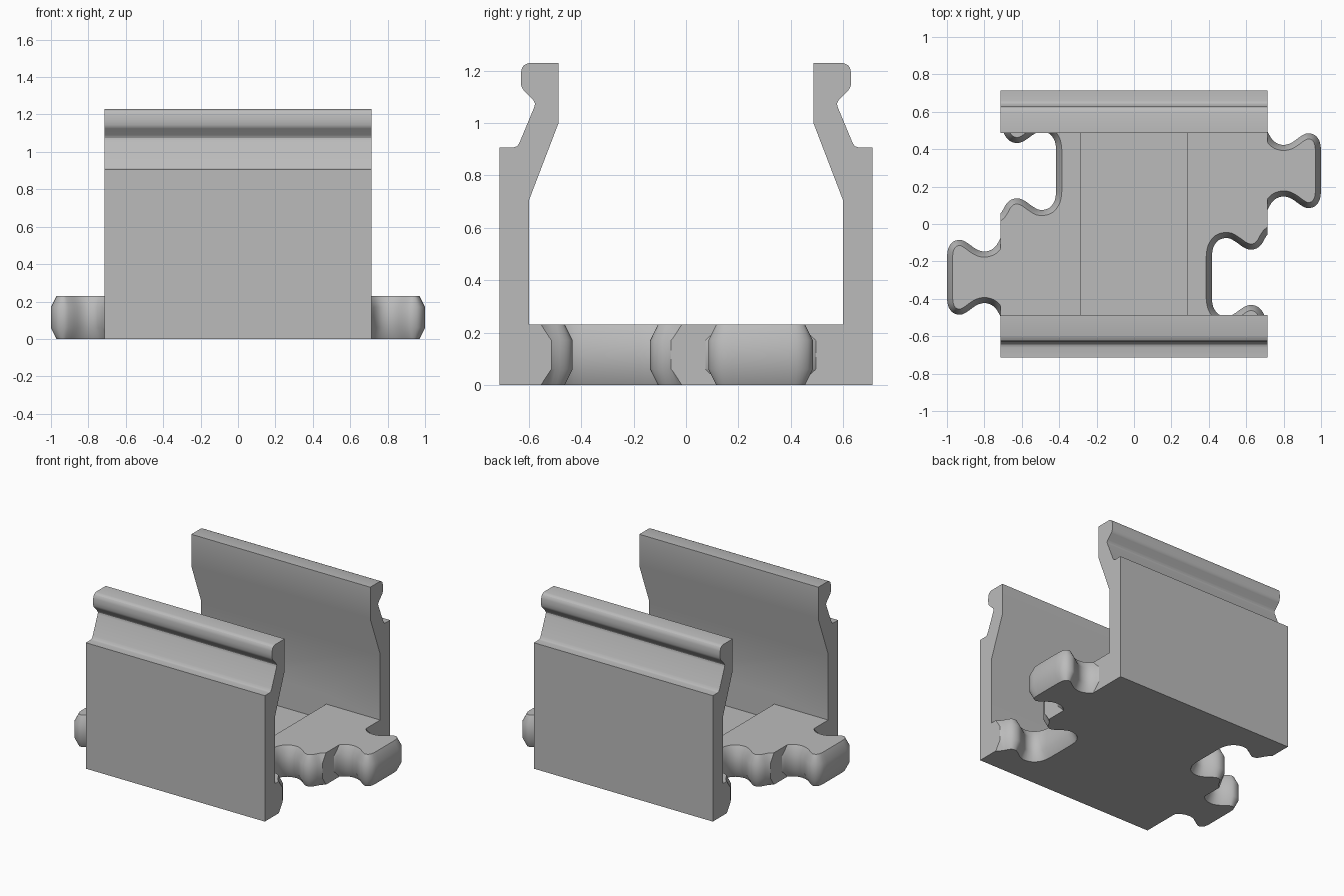
import bpy, bmesh, math
from mathutils import Vector

cube = bpy.data.objects.get("Cube")
if cube:
    bpy.data.objects.remove(cube, do_unlink=True)

grey = bpy.data.materials.new("plain grey")
grey.use_nodes = True
grey.diffuse_color = (0.5, 0.5, 0.5, 1)
grey.node_tree.nodes["Principled BSDF"].inputs["Base Color"].default_value = (0.5, 0.5, 0.5, 1)

HALF = 0.713       # half length of the channel
FLOOR = 0.23       # floor thickness
CHAMFER = 0.06


def loft(name, rings):
    """Closed solid through a stack of matching rings."""
    bm = bmesh.new()
    loops = [[bm.verts.new(p) for p in ring] for ring in rings]
    n = len(loops[0])
    for a, b in zip(loops, loops[1:]):
        for i in range(n):
            j = (i + 1) % n
            bm.faces.new((a[i], a[j], b[j], b[i]))
    bm.faces.new(loops[0][::-1])
    bm.faces.new(loops[-1])
    bmesh.ops.recalc_face_normals(bm, faces=bm.faces)
    mesh = bpy.data.meshes.new(name)
    bm.to_mesh(mesh)
    bm.free()
    mesh.materials.append(grey)
    obj = bpy.data.objects.new(name, mesh)
    bpy.context.collection.objects.link(obj)
    return obj


def smooth(points, steps=3):
    """Catmull-Rom curve through the points."""
    pts = [Vector(p) for p in points]
    out = []
    for i in range(len(pts) - 1):
        p0, p1, p2, p3 = pts[max(i - 1, 0)], pts[i], pts[i + 1], pts[min(i + 2, len(pts) - 1)]
        for s in range(steps):
            t = s / steps
            out.append(0.5 * (2 * p1 + (p2 - p0) * t + (2 * p0 - 5 * p1 + 4 * p2 - p3) * t * t
                              + (3 * p1 - p0 - 3 * p2 + p3) * t ** 3))
    return out + [pts[-1]]


def grow(points, d):
    """Push a clockwise closed outline outward by d."""
    out = []
    for i, p in enumerate(points):
        a = (p - points[i - 1]).normalized()
        b = (points[(i + 1) % len(points)] - p).normalized()
        na, nb = Vector((-a.y, a.x)), Vector((-b.y, b.x))
        m = (na + nb).normalized()
        out.append(p + m * d / max(m.dot(na), 0.5))
    return out


# Dovetail outline: distance from the end of the channel, half width
side = smooth([(-0.06, 0.26), (-0.01, 0.225), (0.02, 0.175), (0.05, 0.147), (0.09, 0.138),
               (0.13, 0.15), (0.18, 0.185), (0.215, 0.2), (0.255, 0.19), (0.28, 0.155),
               (0.287, 0.11)])
key = side + [Vector((p.x, -p.y)) for p in reversed(side)]


def key_solid(name, turn, direction, levels):
    """Stack of grown key outlines; turn is +1 or -1 for the end it sits on."""
    rings = []
    for z, d in levels:
        rings.append([(turn * (HALF + direction * p.x), turn * (direction * 0.285 + p.y), z)
                      for p in grow(key, d)])
    return loft(name, rings)


# U-shaped channel with hooked wall tops, extruded along x
foot = smooth([(0.66, 0.907), (0.645, 0.912), (0.635, 0.928)], 2)
neck = smooth([(0.58, 1.06), (0.577, 1.075), (0.585, 1.09)], 2)
lip = smooth([(0.62, 1.125), (0.63, 1.145), (0.63, 1.195), (0.62, 1.22), (0.597, 1.23)], 2)
half = ([(0.713, 0), (0.713, 0.907)] + [tuple(p) for p in foot + neck + lip]
        + [(0.487, 1.23), (0.487, 1.0), (0.60, 0.705), (0.60, FLOOR)])
section = half + [(-y, z) for y, z in reversed(half)]
body = loft("channel_body", [[(x, y, z) for y, z in section] for x in (-HALF, HALF)])

# Shallow recess across the middle of the floor
pocket = loft("floor_recess_cutter",
              [[(sx * 0.283, sy * 0.6, z) for sx, sy in ((1, 1), (-1, 1), (-1, -1), (1, -1))]
               for z in (0.115, 0.3)])

tools = [(pocket, 'DIFFERENCE')]
for turn in (1, -1):
    tools.append((key_solid("socket_cutter", turn, -1,
                            [(-0.01, 0.045), (CHAMFER, 0.01), (FLOOR - CHAMFER, 0.01),
                             (FLOOR + 0.01, 0.045)]), 'DIFFERENCE'))
    tools.append((key_solid("tab", turn, 1,
                            [(0, -0.03), (CHAMFER, 0), (FLOOR - CHAMFER, 0),
                             (FLOOR, -0.03)]), 'UNION'))

# Cut the sockets and join the tabs
bpy.context.view_layer.objects.active = body
for tool, operation in tools:
    tool.hide_render = True
    mod = body.modifiers.new("join", 'BOOLEAN')
    mod.operation = operation
    mod.solver = 'EXACT'
    mod.object = tool
    bpy.ops.object.modifier_apply(modifier=mod.name)
    bpy.data.objects.remove(tool, do_unlink=True)

bpy.ops.object.select_all(action='DESELECT')
body.select_set(True)
bpy.ops.object.shade_smooth_by_angle(angle=math.radians(28))
